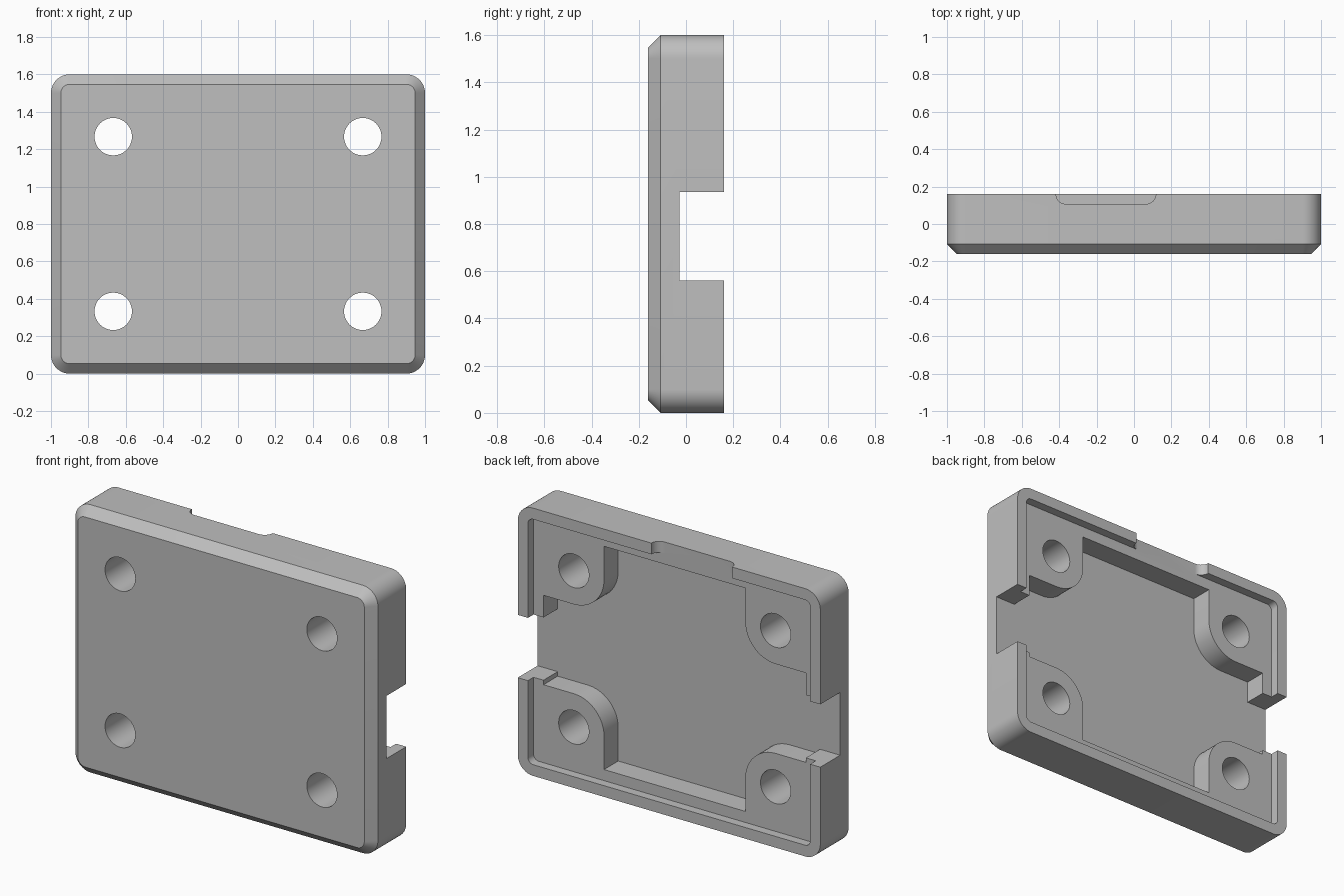
import bpy, bmesh
from math import sin, cos, pi

cube = bpy.data.objects.get("Cube")
if cube:
    bpy.data.objects.remove(cube, do_unlink=True)

W, H = 1.0, 1.6                      # half width, full height
FRONT, BACK = -0.16, 0.16
FLOOR, LEDGE = -0.027, 0.107
LIP, WALL, CHAMFER = 0.067, 0.133, 0.053
HOLE_X, HOLE_Z, HOLE_R, BOSS_R = 0.667, 0.467, 0.1, 0.2
MID = H / 2

grey = bpy.data.materials.new("plain grey")
grey.use_nodes = True
grey.diffuse_color = (0.52, 0.52, 0.52, 1)
grey.node_tree.nodes["Principled BSDF"].inputs["Base Color"].default_value = grey.diffuse_color


def arc(cx, cz, r, start, end, steps=12):
    angles = [start + (end - start) * i / steps for i in range(steps + 1)]
    return [(cx + r * cos(a), cz + r * sin(a)) for a in angles]


def rounded_rect(inset, r):
    x, z = W - inset - r, MID - inset - r
    pts = []
    for i, (sx, sz) in enumerate([(1, 1), (-1, 1), (-1, -1), (1, -1)]):
        pts += arc(sx * x, MID + sz * z, r, i * pi / 2, (i + 1) * pi / 2)
    return pts


def loft(name, rings):
    """Solid through a list of rings of 3D points."""
    bm = bmesh.new()
    loops = [[bm.verts.new(p) for p in ring] for ring in rings]
    n = len(loops[0])
    for a, b in zip(loops, loops[1:]):
        for i in range(n):
            j = (i + 1) % n
            bm.faces.new((a[i], a[j], b[j], b[i]))
    bm.faces.new(loops[0][::-1])
    bm.faces.new(loops[-1])
    bmesh.ops.recalc_face_normals(bm, faces=bm.faces)
    mesh = bpy.data.meshes.new(name)
    bm.to_mesh(mesh)
    bm.free()
    mesh.materials.append(grey)
    obj = bpy.data.objects.new(name, mesh)
    bpy.context.collection.objects.link(obj)
    return obj


def at_depth(pts, y):
    return [(x, y, z) for x, z in pts]


def prism(name, pts, y0, y1):
    return loft(name, [at_depth(pts, y0), at_depth(pts, y1)])


# Shell block with chamfered front edge
outline = rounded_rect(0, 0.1)
case = loft("case_half", [
    at_depth(rounded_rect(CHAMFER, 0.1 - CHAMFER), FRONT),
    at_depth(outline, FRONT + CHAMFER),
    at_depth(outline, BACK)])

cutters = []

# Cavity that leaves four rounded bosses and opens through both sides
notch_low, notch_high = 0.56, 0.935
inner_x, inner_z = W - WALL, MID - WALL
right = []
for s, notch in ((-1, notch_low), (1, notch_high)):
    hz = MID + s * HOLE_Z
    corner = [(HOLE_X - BOSS_R, MID + s * inner_z)]
    corner += arc(HOLE_X, hz, BOSS_R, pi, pi + s * pi / 2)
    corner += [(inner_x, hz - s * BOSS_R), (inner_x, notch), (W + 0.1, notch)]
    right += corner if s < 0 else corner[::-1]
left = [(-x, z) for x, z in reversed(right)]
cutters.append(prism("cavity_cutter", right + left, FLOOR, BACK + 0.1))

# Recess that forms the thin raised lip
cutters.append(prism("lip_cutter", rounded_rect(LIP, 0.035), LEDGE, BACK + 0.12))

# Screw holes
for sx in (-1, 1):
    for sz in (-1, 1):
        ring = arc(sx * HOLE_X, MID + sz * HOLE_Z, HOLE_R, 0, 2 * pi, 48)[:-1]
        cutters.append(prism("hole_cutter", ring, FRONT - 0.1, BACK + 0.1))

# Round-cornered slot in the top lip
x0, x1, r = -0.417, 0.117, 0.053
slot = [(x1, BACK + 0.1), (x0, BACK + 0.1)]
slot += arc(x0 + r, LEDGE + r, r, pi, 1.5 * pi)
slot += arc(x1 - r, LEDGE + r, r, 1.5 * pi, 2 * pi)
cutters.append(loft("slot_cutter", [[(x, y, z) for x, y in slot]
                                    for z in (H - 0.1, H + 0.1)]))

# Cut everything out of the block
bpy.ops.object.select_all(action="DESELECT")
case.select_set(True)
bpy.context.view_layer.objects.active = case
for cutter in cutters:
    cutter.hide_render = True
    mod = case.modifiers.new("cut", "BOOLEAN")
    mod.operation, mod.solver, mod.object = "DIFFERENCE", "EXACT", cutter
    bpy.ops.object.modifier_apply(modifier=mod.name)
    bpy.data.objects.remove(cutter, do_unlink=True)

bpy.ops.object.shade_smooth_by_angle(angle=pi / 6)
